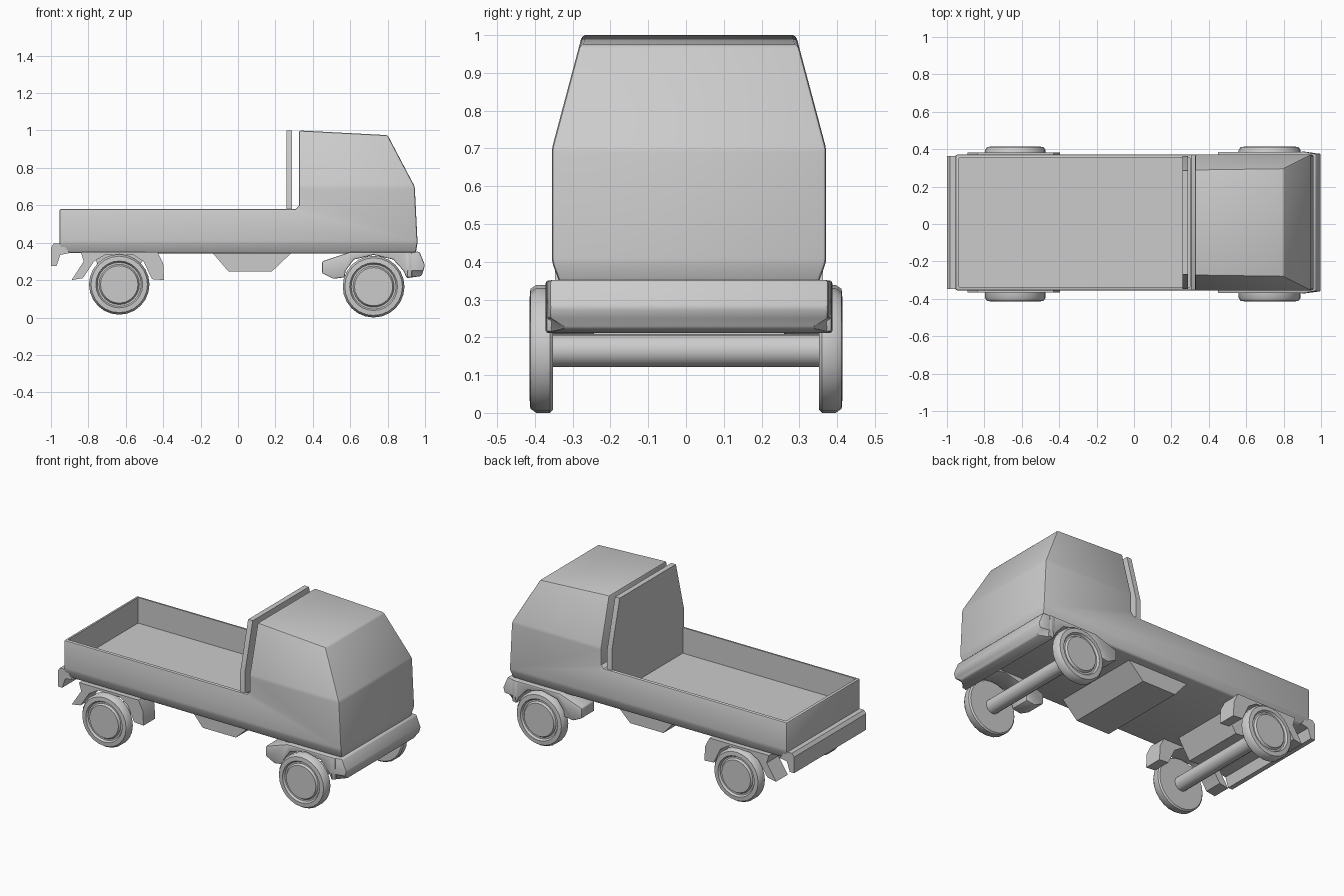
import bpy, bmesh, math
from mathutils import Vector, Matrix

if "Cube" in bpy.data.objects:
    bpy.data.objects.remove(bpy.data.objects["Cube"])

YC = 0.008  # body centre line


def finish(name, bm):
    bmesh.ops.recalc_face_normals(bm, faces=bm.faces[:])
    mesh = bpy.data.meshes.new(name)
    bm.to_mesh(mesh)
    bm.free()
    ob = bpy.data.objects.new(name, mesh)
    bpy.context.collection.objects.link(ob)
    bpy.ops.object.select_all(action='DESELECT')
    ob.select_set(True)
    bpy.context.view_layer.objects.active = ob
    bpy.ops.object.shade_smooth_by_angle(angle=math.radians(35))
    return ob


def prism_mesh(pts, y0, y1, width=None, cuts=(), bevel=0.0):
    """Side profile (x, z) extruded from y0 to y1; width(z) scales the sides."""
    bm = bmesh.new()
    base = bm.faces.new([bm.verts.new((x, y0, z)) for x, z in pts])
    ext = bmesh.ops.extrude_face_region(bm, geom=[base], use_keep_orig=True)
    for v in ext['geom']:
        if isinstance(v, bmesh.types.BMVert):
            v.co.y = y1
    for z in cuts:
        bmesh.ops.bisect_plane(bm, geom=bm.verts[:] + bm.edges[:] + bm.faces[:], dist=1e-4,
                               plane_co=(0, 0, z), plane_no=(0, 0, 1))
    if width:
        for v in bm.verts:
            v.co.y = YC + (v.co.y - YC) * width(v.co.z)
    bmesh.ops.recalc_face_normals(bm, faces=bm.faces[:])
    if bevel:
        edges = [e for e in bm.edges if len(e.link_faces) == 2 and e.is_convex
                 and e.calc_face_angle() > 0.2]
        bmesh.ops.bevel(bm, geom=edges, offset=bevel, segments=2, profile=0.5,
                        affect='EDGES', clamp_overlap=True)
    return bm


def prism(name, pts, y0, y1, **kw):
    return finish(name, prism_mesh(pts, y0, y1, **kw))


def pair(name, pts, inner, outer, **kw):
    for side, s in (("left", 1), ("right", -1)):
        prism(f"{name}_{side}", pts, YC + s * inner, YC + s * outer, **kw)


def side_width(z):
    if z > 0.70:
        return 1 - 0.22 * (z - 0.70) / 0.30
    return 1 - 0.06 * max(0, (0.40 - z) / 0.06)


# Cab and bed shell in one piece, then the bed is hollowed
bm = prism_mesh([(-0.955, 0.345), (-0.955, 0.58), (0.308, 0.58), (0.326, 0.598), (0.326, 1.0),
                 (0.80, 0.975), (0.945, 0.70), (0.96, 0.40), (0.95, 0.34)],
                YC - 0.363, YC + 0.363, width=side_width, cuts=(0.40, 0.70), bevel=0.01)
bed = max((f for f in bm.faces if f.normal.z > 0.99 and abs(f.calc_center_median().z - 0.58) < 0.01),
          key=lambda f: f.calc_area())
bmesh.ops.inset_individual(bm, faces=[bed], thickness=0.012)
floor = bmesh.ops.extrude_discrete_faces(bm, faces=[bed])['faces'][0]
bmesh.ops.translate(bm, verts=floor.verts[:], vec=(0, 0, -0.16))
finish("cab_and_bed", bm)

# Headboard between bed and cab
prism("headboard", [(0.258, 0.41), (0.29, 0.41), (0.29, 1.0), (0.258, 1.0)],
      YC - 0.355, YC + 0.355, width=side_width, cuts=(0.70,))

# Front bumper with cut lower corners
bm = prism_mesh([(0.89, 0.35), (0.97, 0.352), (1.0, 0.28), (0.982, 0.222), (0.90, 0.21)],
                YC - 0.38, YC + 0.38, cuts=(0.25,), bevel=0.008)
for v in bm.verts:
    if v.co.x > 0.95:
        v.co.y = YC + (v.co.y - YC) * (0.97 if v.co.z > 0.24 else 0.88)
finish("front_bumper", bm)

# Front and rear wheel arches
pair("front_arch", [(0.45, 0.30), (0.60, 0.35), (0.93, 0.35), (0.93, 0.215), (0.90, 0.215),
                    (0.885, 0.25), (0.83, 0.31), (0.725, 0.335), (0.62, 0.31), (0.575, 0.25),
                    (0.57, 0.215), (0.51, 0.207), (0.45, 0.237)], 0.25, 0.378, bevel=0.006)
pair("rear_arch", [(-0.89, 0.20), (-0.825, 0.30), (-0.84, 0.35), (-0.43, 0.35), (-0.40, 0.29),
                   (-0.395, 0.20), (-0.46, 0.205), (-0.505, 0.30), (-0.56, 0.335),
                   (-0.71, 0.335), (-0.77, 0.30), (-0.83, 0.21)], 0.26, 0.375)

# Rear bumper
prism("rear_bumper", [(-1.0, 0.275), (-1.0, 0.375), (-0.985, 0.395), (-0.94, 0.395), (-0.90, 0.345),
                      (-0.95, 0.335), (-0.97, 0.275)], YC - 0.355, YC + 0.355)

# Boxes under the chassis
prism("underbody_tank", [(-0.14, 0.35), (-0.05, 0.245), (0.18, 0.245), (0.29, 0.35)],
      YC - 0.285, YC + 0.285)
prism("rear_axle_housing", [(-0.78, 0.35), (-0.73, 0.235), (-0.56, 0.225), (-0.48, 0.35)],
      YC - 0.20, YC + 0.20)

# Wheels (lathed) and axles
TYRE = [(0, 0), (0.157, 0), (0.165, 0.008), (0.165, 0.044), (0.154, 0.060), (0.128, 0.062),
        (0.120, 0.050), (0.110, 0.050), (0.102, 0.062), (0, 0.062)]
for end, x, z, k in (("front", 0.725, 0.165, 1.0), ("rear", -0.635, 0.177, 0.98)):
    for side, s in (("left", 1), ("right", -1)):
        bm = bmesh.new()
        vs = [bm.verts.new((r * k, s * (0.352 + y), 0)) for r, y in TYRE]
        es = [bm.edges.new(p) for p in zip(vs, vs[1:])]
        bmesh.ops.spin(bm, geom=vs + es, cent=(0, 0, 0), axis=(0, 1, 0),
                       angle=math.tau, steps=24, use_duplicate=False)
        bmesh.ops.remove_doubles(bm, verts=bm.verts[:], dist=1e-5)
        bmesh.ops.translate(bm, verts=bm.verts[:], vec=(x, 0, z))
        finish(f"{end}_wheel_{side}", bm)
    bm = bmesh.new()
    bmesh.ops.create_cone(bm, cap_ends=True, segments=16, radius1=0.044, radius2=0.044, depth=0.71,
                          matrix=Matrix.Translation((x, 0, z)) @ Matrix.Rotation(math.pi / 2, 4, 'X'))
    finish(f"{end}_axle", bm)
